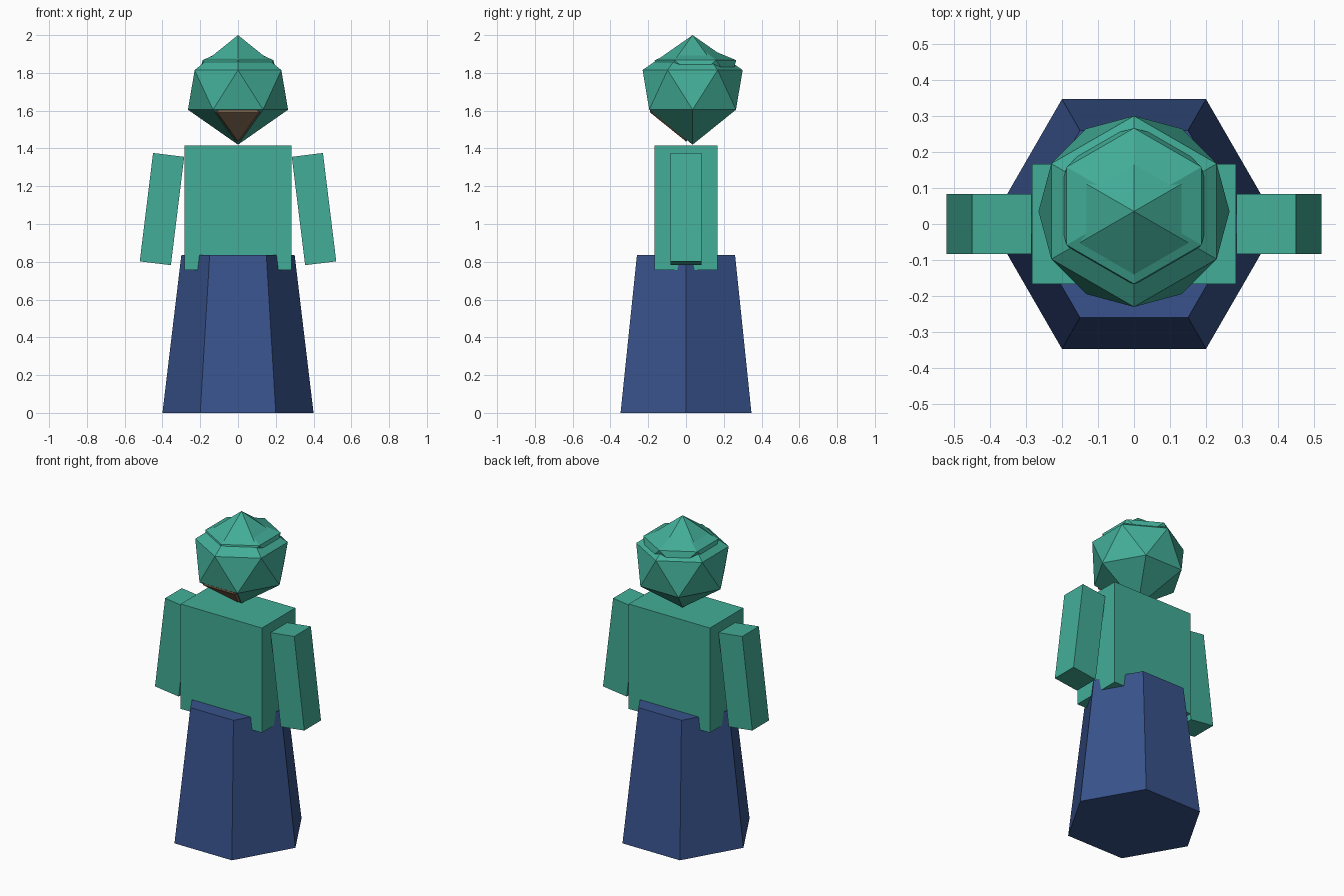
import bpy, bmesh, math
from mathutils import Matrix

if "Cube" in bpy.data.objects:
    bpy.data.objects.remove(bpy.data.objects["Cube"])


def material(name, rgb):
    m = bpy.data.materials.new(name)
    m.diffuse_color = (*rgb, 1)
    m.use_nodes = True
    m.node_tree.nodes["Principled BSDF"].inputs["Base Color"].default_value = m.diffuse_color
    return m


green = material("green_cloth", (0.055, 0.42, 0.31))
blue = material("blue_cloth", (0.04, 0.085, 0.26))
skin = material("skin", (0.28, 0.18, 0.10))


def finish(name, bm, mat):
    bmesh.ops.recalc_face_normals(bm, faces=bm.faces)
    mesh = bpy.data.meshes.new(name)
    bm.to_mesh(mesh)
    bm.free()
    mesh.materials.append(mat)
    ob = bpy.data.objects.new(name, mesh)
    bpy.context.collection.objects.link(ob)
    return ob


def box(name, center, size, mat, tilt=0):
    bm = bmesh.new()
    bmesh.ops.create_cube(bm, size=1)
    bmesh.ops.scale(bm, vec=size, verts=bm.verts)
    ob = finish(name, bm, mat)
    ob.location = center
    ob.rotation_euler = (0, tilt, 0)
    return ob


def gem(name, y, z, radius, ring_h, tip_h, mat):
    """Six-sided faceted ball: two staggered rings closed by pointed tips."""
    bm = bmesh.new()

    def ring(height, turn):
        return [bm.verts.new((radius * math.cos(math.radians(60 * i + turn)),
                              radius * math.sin(math.radians(60 * i + turn)), height))
                for i in range(6)]

    low, high = ring(-ring_h, 0), ring(ring_h, 30)
    bottom, top = bm.verts.new((0, 0, -tip_h)), bm.verts.new((0, 0, tip_h))
    for i in range(6):
        j = (i + 1) % 6
        bm.faces.new((bottom, low[j], low[i]))
        bm.faces.new((low[i], low[j], high[i]))
        bm.faces.new((low[j], high[j], high[i]))
        bm.faces.new((high[i], high[j], top))
    ob = finish(name, bm, mat)
    ob.location = (0, y, z)
    return ob


# Robe skirt: tapered hexagonal prism
bm = bmesh.new()
bmesh.ops.create_cone(bm, cap_ends=True, segments=6, radius1=0.4, radius2=0.3, depth=0.835,
                      matrix=Matrix.Translation((0, 0, 0.4175)) @ Matrix.Rotation(math.pi / 6, 4, 'Z'))
# Put two corners exactly on the x axis
if not any(abs(v.co.y) < 1e-4 for v in bm.verts):
    bmesh.ops.rotate(bm, verts=bm.verts, matrix=Matrix.Rotation(math.pi / 6, 3, 'Z'))
finish("skirt", bm, blue)

# Torso
box("torso", (0, 0, 1.086), (0.566, 0.332, 0.66), green)

# Arms, splayed slightly outwards
for side, name in ((-1, "arm_right"), (1, "arm_left")):
    box(name, (side * 0.4025, 0, 1.079), (0.166, 0.166, 0.578), green, -side * math.radians(7))

# Head, hood around it, and the flatter hood crown
gem("head", 0, 1.677, 0.219, 0.087, 0.24, skin)
gem("hood", 0.035, 1.71, 0.265, 0.105, 0.29, green)
gem("hood_crown", 0.05, 1.816, 0.216, 0.051, 0.141, green)
